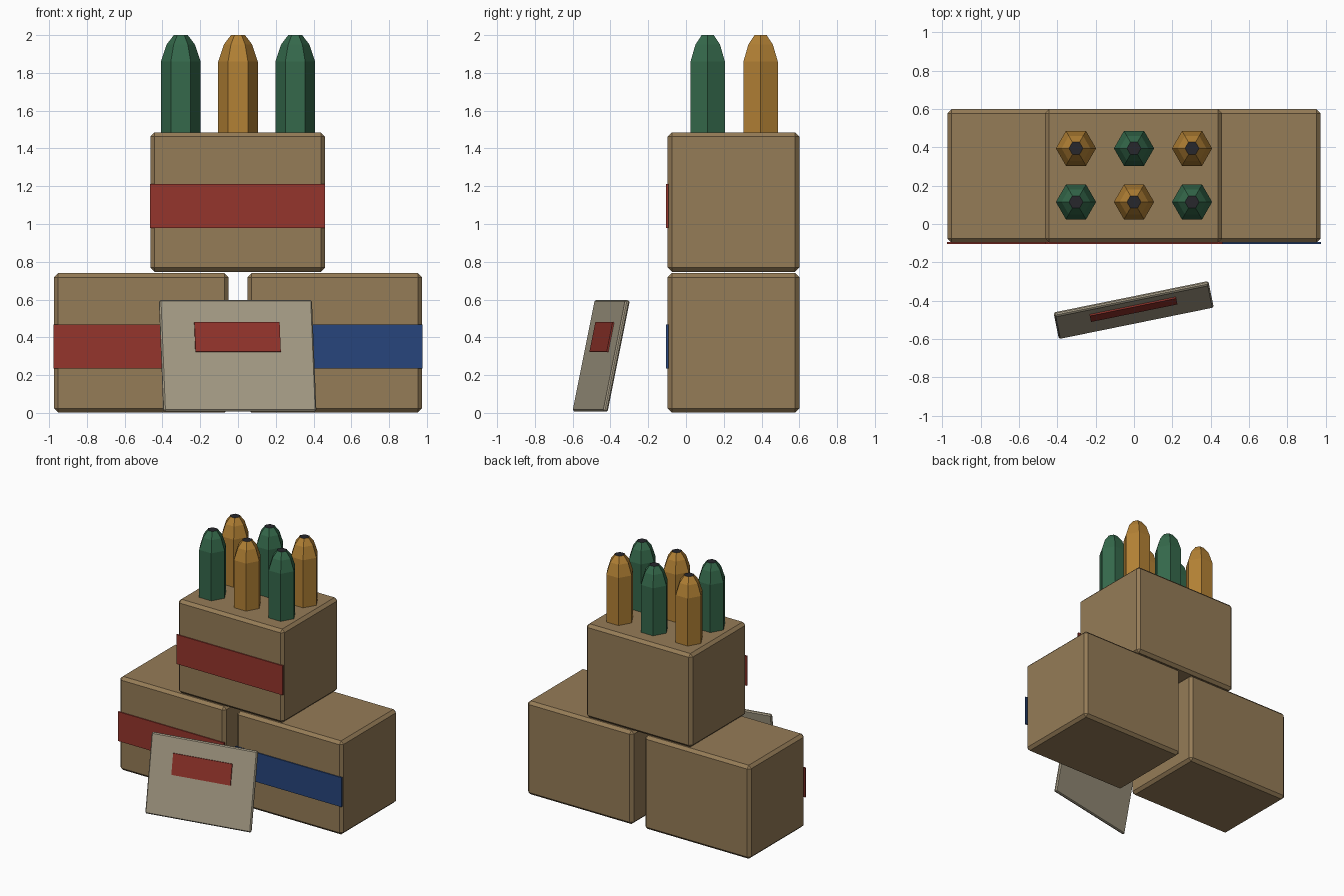
import bpy, bmesh
from math import cos, sin, pi, radians
from mathutils import Matrix, Euler

if "Cube" in bpy.data.objects:
    bpy.data.objects.remove(bpy.data.objects["Cube"])


def material(name, rgb):
    m = bpy.data.materials.new(name)
    m.diffuse_color = (*rgb, 1)
    m.use_nodes = True
    m.node_tree.nodes["Principled BSDF"].inputs["Base Color"].default_value = m.diffuse_color
    return m


CARD = material("cardboard", (0.30, 0.20, 0.095))
RED = material("red", (0.30, 0.035, 0.025))
BLUE = material("blue", (0.02, 0.06, 0.20))
GREEN = material("green", (0.035, 0.14, 0.07))
GOLD = material("gold", (0.45, 0.22, 0.035))
DARK = material("dark", (0.02, 0.02, 0.025))
CREAM = material("cream", (0.40, 0.35, 0.25))


def finish(bm, name, *mats):
    bmesh.ops.recalc_face_normals(bm, faces=bm.faces)
    me = bpy.data.meshes.new(name)
    bm.to_mesh(me)
    bm.free()
    for m in mats:
        me.materials.append(m)
    ob = bpy.data.objects.new(name, me)
    bpy.context.collection.objects.link(ob)
    return ob


def block(name, size, mat, matrix, bevel=0):
    bm = bmesh.new()
    bmesh.ops.create_cube(bm, size=1)
    bmesh.ops.scale(bm, vec=size, verts=bm.verts)
    if bevel:
        bmesh.ops.bevel(bm, geom=bm.edges[:], offset=bevel, segments=1,
                        affect='EDGES', profile=0.5)
    bm.transform(matrix)
    return finish(bm, name, mat)


def shell(name, x, y, z0, mat):
    # Hexagonal tube with a rounded-off shoulder and a dark flat tip
    profile = [(0.105, z0), (0.105, 1.86), (0.075, 1.95), (0.037, 2.0)]
    bm = bmesh.new()
    rings = [[bm.verts.new((x + r * cos(i * pi / 3), y + r * sin(i * pi / 3), z))
              for i in range(6)] for r, z in profile]
    for a, b in zip(rings, rings[1:]):
        for i in range(6):
            j = (i + 1) % 6
            bm.faces.new((a[i], a[j], b[j], b[i]))
    bm.faces.new(rings[0][::-1])
    bm.faces.new(rings[-1]).material_index = 1
    finish(bm, name, mat, DARK)


# Stacked cartons, each with a coloured band across the front
for name, x, z, band in (("left", -0.512, 0.371, RED),
                         ("right", 0.512, 0.371, BLUE),
                         ("top", -0.002, 1.116, RED)):
    block(name + "_carton", (0.925, 0.697, 0.738), CARD,
          Matrix.Translation((x, 0.2515, z)), 0.022)
    block(name + "_band", (0.927, 0.012, 0.232), band,
          Matrix.Translation((x, -0.099, z - 0.02)))

# Two rows of crayons standing in the top carton, colours alternating
for row, y in enumerate((0.115, 0.395)):
    for col, x in enumerate((-0.303, 0, 0.303)):
        shell(f"crayon_{row}_{col}", x, y, 1.47,
              GREEN if (row + col) % 2 == 0 else GOLD)

# Leaning sign card with a red label
tilt = (Matrix.Translation((-0.002, -0.449, 0.302))
        @ Euler((radians(-11.5), 0, radians(11.5))).to_matrix().to_4x4())
block("sign_card", (0.825, 0.025, 0.602), CREAM, tilt, 0.008)
block("sign_label", (0.46, 0.012, 0.16), RED,
      tilt @ Matrix.Translation((0, -0.015, 0.098)))
